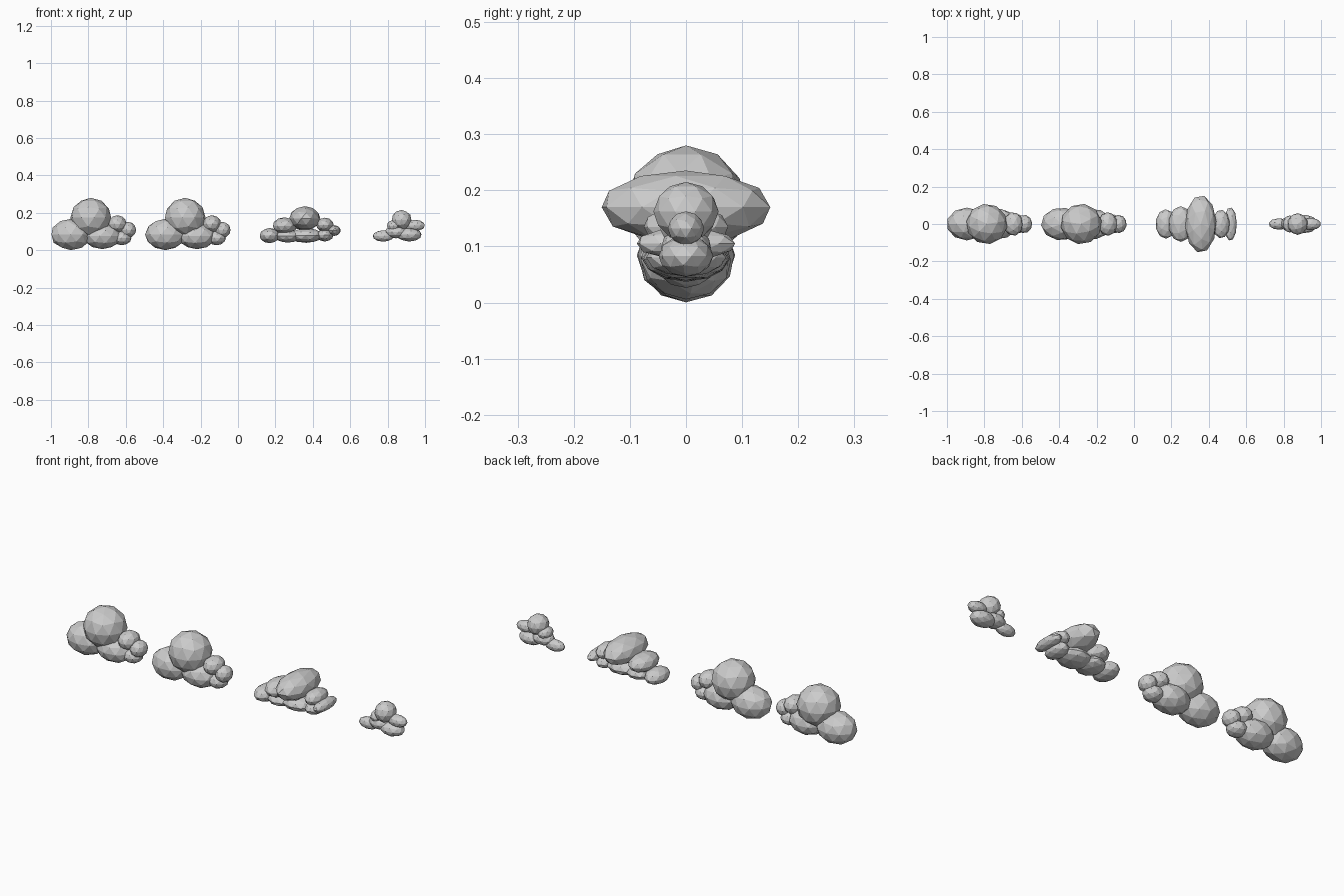
import bpy, bmesh, random
from mathutils import Matrix, Euler

random.seed(4)

def cloud(name, puffs, dx=0.0):
    """One cloud: overlapping faceted puffs (x, z, rx, ry, rz)."""
    bm = bmesh.new()
    for i, (x, z, rx, ry, rz) in enumerate(puffs):
        turn = Euler((0, 0, random.uniform(0, 6))).to_matrix().to_4x4()
        m = Matrix.Translation((x + dx, 0, z)) @ Matrix.Diagonal((rx, ry, rz, 1)) @ turn
        bmesh.ops.create_icosphere(bm, subdivisions=2, radius=1.02, matrix=m)
    me = bpy.data.meshes.new(name)
    bm.to_mesh(me)
    bm.free()
    bpy.context.collection.objects.link(bpy.data.objects.new(name, me))

# Tall clouds: main dome, left lobe, low middle lobe, small right puffs
tall = [(-0.787, 0.174, 0.108, 0.106, 0.104),
        (-0.893, 0.084, 0.107, 0.086, 0.082),
        (-0.725, 0.075, 0.100, 0.080, 0.068),
        (-0.645, 0.140, 0.050, 0.062, 0.046),
        (-0.587, 0.109, 0.042, 0.048, 0.042),
        (-0.620, 0.065, 0.050, 0.050, 0.038)]
cloud("tall_cloud_left", tall)
cloud("tall_cloud_middle", tall, 0.505)

# Wide flat cloud: deep dome over flattened lobes
cloud("wide_cloud", [
    (0.357, 0.170, 0.082, 0.151, 0.064),
    (0.250, 0.130, 0.064, 0.094, 0.045),
    (0.170, 0.078, 0.054, 0.077, 0.040),
    (0.265, 0.075, 0.070, 0.075, 0.034),
    (0.365, 0.078, 0.090, 0.075, 0.038),
    (0.465, 0.135, 0.046, 0.075, 0.038),
    (0.515, 0.105, 0.034, 0.088, 0.028),
    (0.465, 0.080, 0.045, 0.070, 0.033)])

# Small cloud
cloud("small_cloud", [
    (0.875, 0.162, 0.053, 0.057, 0.052),
    (0.945, 0.132, 0.054, 0.032, 0.030),
    (0.832, 0.130, 0.036, 0.045, 0.030),
    (0.777, 0.076, 0.056, 0.030, 0.030),
    (0.845, 0.098, 0.060, 0.045, 0.034),
    (0.915, 0.083, 0.066, 0.048, 0.036)])
